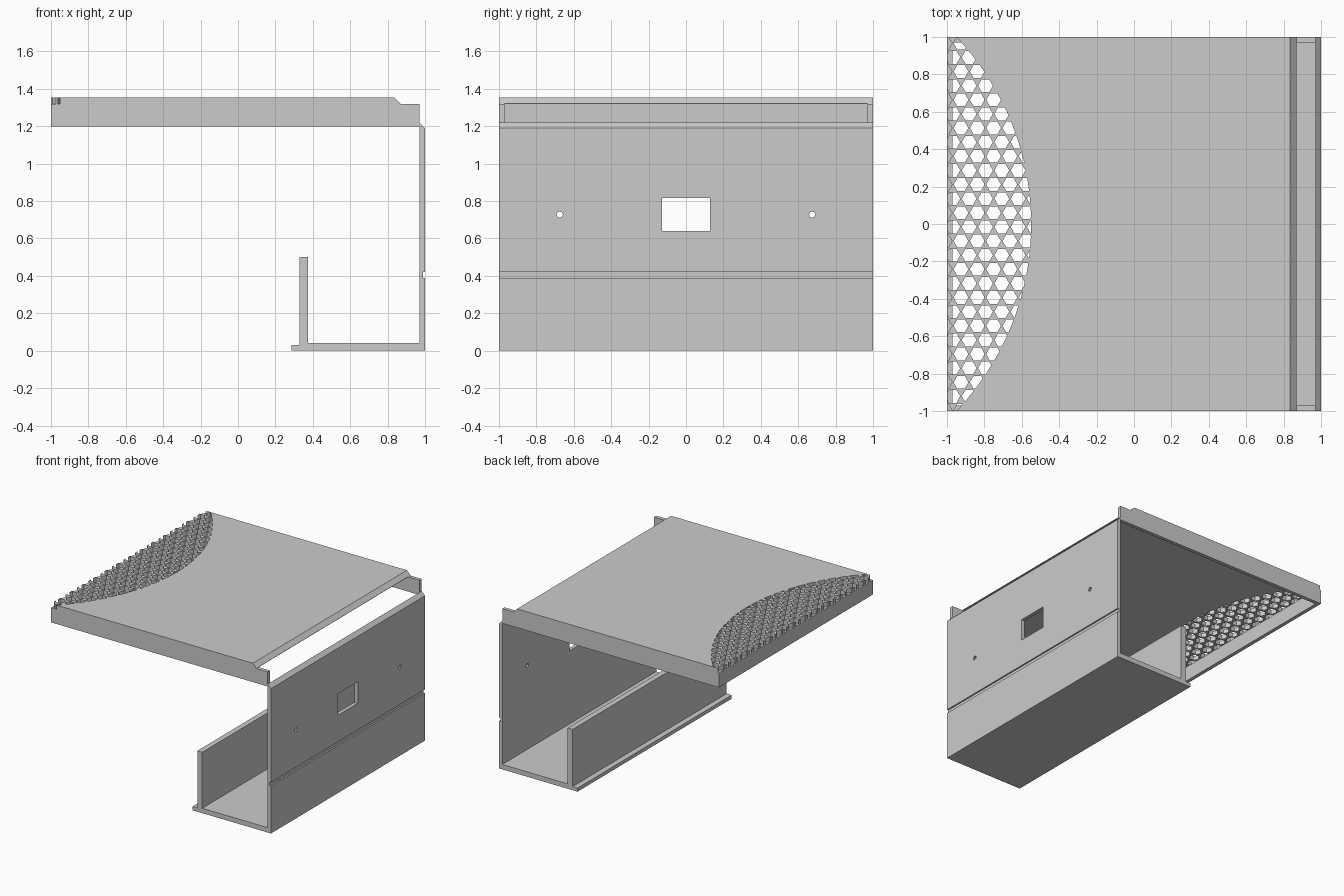
import bpy
import bmesh
import math

if "Cube" in bpy.data.objects:
    bpy.data.objects.remove(bpy.data.objects["Cube"], do_unlink=True)

grey = bpy.data.materials.new("light_grey")
grey.use_nodes = True
grey.diffuse_color = (0.6, 0.6, 0.6, 1)
for node in grey.node_tree.nodes:
    if node.type == 'BSDF_PRINCIPLED':
        node.inputs["Base Color"].default_value = (0.6, 0.6, 0.6, 1)


def prisms(name, outlines, place, start, end):
    """Extrude each flat outline from start to end; place maps (u, v, w) to x, y, z."""
    bm = bmesh.new()
    for outline in outlines:
        low = [bm.verts.new(place(u, v, start)) for u, v in outline]
        high = [bm.verts.new(place(u, v, end)) for u, v in outline]
        bm.faces.new(low)
        bm.faces.new(high[::-1])
        for i in range(len(low)):
            j = (i + 1) % len(low)
            bm.faces.new((low[j], low[i], high[i], high[j]))
    bmesh.ops.recalc_face_normals(bm, faces=bm.faces)
    mesh = bpy.data.meshes.new(name)
    bm.to_mesh(mesh)
    bm.free()
    mesh.materials.append(grey)
    obj = bpy.data.objects.new(name, mesh)
    bpy.context.scene.collection.objects.link(obj)
    return obj


def combine(obj, tool, operation='DIFFERENCE'):
    """Apply a boolean and discard the tool."""
    mod = obj.modifiers.new("cut", 'BOOLEAN')
    mod.operation = operation
    mod.solver = 'EXACT'
    mod.object = tool
    bpy.context.view_layer.update()
    graph = bpy.context.evaluated_depsgraph_get()
    mesh = bpy.data.meshes.new_from_object(obj.evaluated_get(graph))
    obj.modifiers.clear()
    obj.data = mesh
    bpy.data.objects.remove(tool, do_unlink=True)


def ring(cx, cy, radius, sides):
    turn = 2 * math.pi / sides
    return [(cx + radius * math.cos(i * turn), cy + radius * math.sin(i * turn))
            for i in range(sides)]


def along_x(u, v, w):
    return (w, u, v)


def along_y(u, v, w):
    return (u, w, v)


def along_z(u, v, w):
    return (u, v, w)


# Lower body: floor, inner upright, front lip and grooved tall wall in one profile
body = prisms("tray_and_side_wall", [[
    (0.285, 0), (1, 0), (1, 0.39), (0.988, 0.39), (0.988, 0.42), (1, 0.42),
    (1, 1.19), (0.97, 1.22), (0.97, 0.04), (0.375, 0.04), (0.375, 0.5),
    (0.33, 0.5), (0.33, 0.03), (0.285, 0.03)]], along_y, -1, 1)

# Window and two screw holes through the tall wall
window = [(-0.127, 0.64), (0.127, 0.64), (0.127, 0.817), (-0.127, 0.817)]
openings = [window] + [ring(side * 0.675, 0.728, 0.017, 8) for side in (-1, 1)]
combine(body, prisms("wall_openings", openings, along_x, 0.9, 1.1))

# Lid: chamfered slab hollowed from below, open towards the tall wall
lid = prisms("vented_lid", [[
    (-1, 1.2), (0.97, 1.2), (0.97, 1.32), (0.87, 1.32),
    (0.835, 1.355), (-1, 1.355)]], along_y, -1, 1)
combine(lid, prisms("lid_hollow", [[
    (-0.97, 1.1), (1.1, 1.1), (1.1, 1.4), (0.868, 1.4),
    (0.868, 1.32), (-0.97, 1.32)]], along_y, -0.97, 0.97))

# Hexagonal vent pattern, trimmed to a circular arc
pitch = 0.0872
row_step = pitch * math.sqrt(3) / 2
arc_x, arc_radius = -2.0, 1.45
hexes = []
for row in range(-15, 14):
    y = 0.06 + row * row_step
    for column in range(-1, 7):
        x = -0.925 + (column + (row % 2) / 2) * pitch
        if math.hypot(x - arc_x, y) < arc_radius + pitch / 2:
            hexes.append(ring(x, y, 0.0395, 6))
vents = prisms("vent_cutter", hexes, along_z, 1.319, 1.38)
arc = prisms("vent_arc", [ring(arc_x, 0, arc_radius, 160)], along_z, 1.2, 1.5)
combine(vents, arc, 'INTERSECT')
combine(lid, vents)
